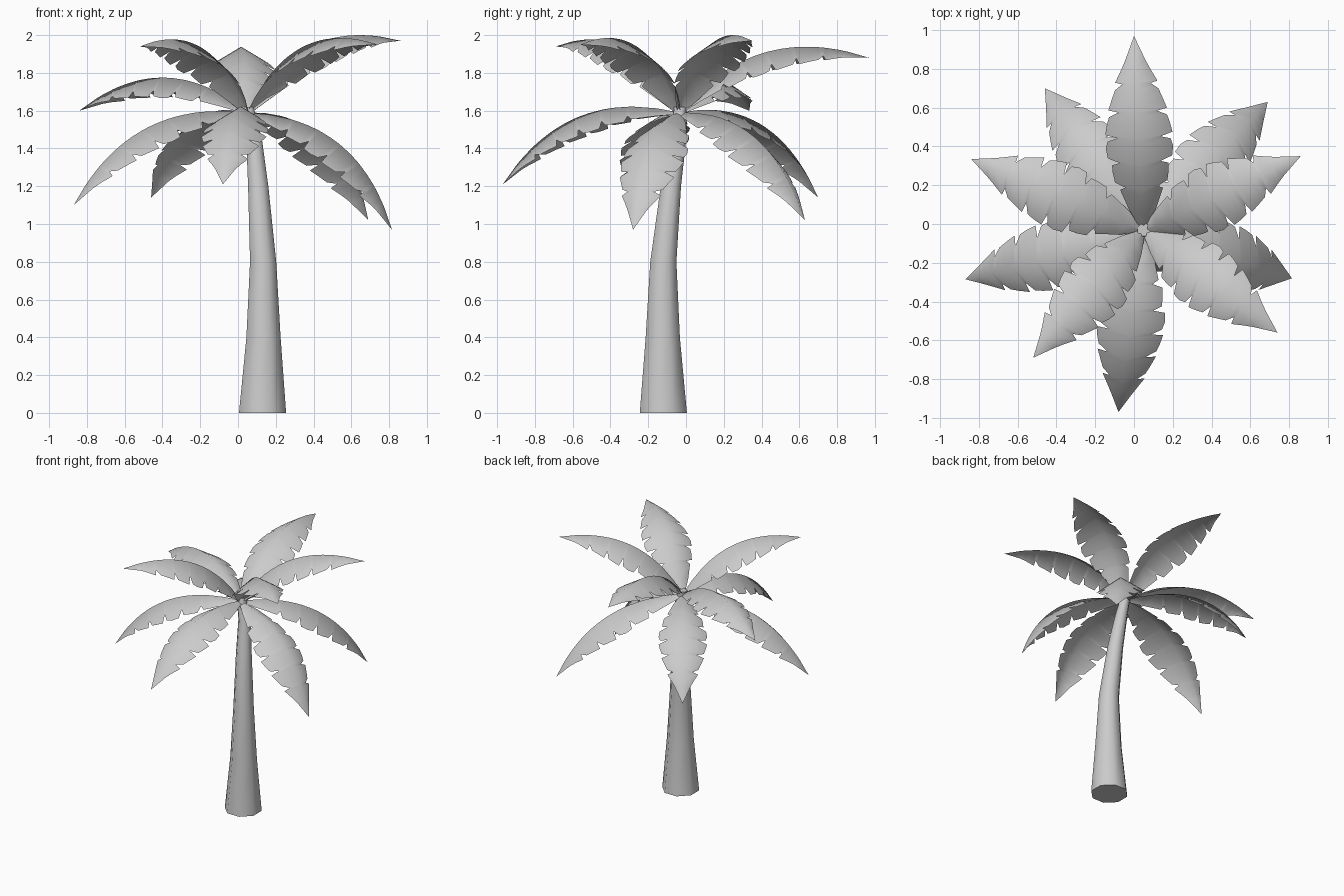
import bpy, bmesh, math
from mathutils import Vector

cube = bpy.data.objects.get("Cube")
if cube:
    bpy.data.objects.remove(cube, do_unlink=True)

grey = bpy.data.materials.new("plain_grey")
grey.diffuse_color = (0.6, 0.6, 0.6, 1)
grey.use_nodes = True
bsdf = grey.node_tree.nodes["Principled BSDF"]
bsdf.inputs["Base Color"].default_value = grey.diffuse_color
bsdf.inputs["Roughness"].default_value = 0.9

CROWN = Vector((0.05, -0.035, 1.59))


def finish(bm, name):
    mesh = bpy.data.meshes.new(name)
    bm.to_mesh(mesh)
    bm.free()
    mesh.materials.append(grey)
    for p in mesh.polygons:
        p.use_smooth = True
    obj = bpy.data.objects.new(name, mesh)
    bpy.context.collection.objects.link(obj)
    return obj


# Trunk: tapering, gently curved eight-sided column
def make_trunk():
    rings = [(0.13, -0.12, 0, 0.135), (0.135, -0.123, 0.4, 0.098),
             (0.133, -0.12, 0.8, 0.075), (0.107, -0.08, 1.2, 0.058),
             (0.085, -0.04, 1.45, 0.045), (0.05, -0.03, 1.62, 0.035)]
    sides = 8
    bm = bmesh.new()
    loops = []
    for x, y, z, r in rings:
        angles = [(i + 0.5) * math.tau / sides for i in range(sides)]
        loops.append([bm.verts.new((x + r * math.cos(a), y + r * math.sin(a), z))
                      for a in angles])
    for low, high in zip(loops, loops[1:]):
        for i in range(sides):
            j = (i + 1) % sides
            bm.faces.new((low[i], low[j], high[j], high[i]))
    bm.faces.new(loops[0][::-1])
    bm.faces.new(loops[-1])
    trunk = finish(bm, "trunk")
    bpy.ops.object.select_all(action='DESELECT')
    trunk.select_set(True)
    bpy.context.view_layer.objects.active = trunk
    bpy.ops.object.shade_smooth_by_angle(angle=math.radians(50))


# Leaf outline: half width along the length
ENVELOPE = [(0, 0.015), (0.1, 0.07), (0.25, 0.13), (0.45, 0.17),
            (0.62, 0.155), (0.8, 0.105), (1, 0)]


def half_width(t):
    for (a, wa), (b, wb) in zip(ENVELOPE, ENVELOPE[1:]):
        if t <= b:
            return wa + (wb - wa) * (t - a) / (b - a)
    return 0


# Edge stations, with a narrow torn notch between leaf segments
def edge_stations(shift):
    stations = [(0, 1), (0.1, 1)]
    for k in range(5):
        t = 0.22 + 0.14 * k + shift
        stations += [(t - 0.025, 0.98), (t, 0.68), (t + 0.012, 1.06), (t + 0.07, 1.03)]
    return stations + [(0.9, 1)]


# Frond: arched, ridged single-sheet leaf from the crown to its tip
def make_frond(name, tip):
    tip = Vector(tip)
    chord = tip - CROWN
    side = Vector((-chord.y, chord.x, 0)).normalized()
    up = chord.cross(side).normalized()
    control = CROWN + chord / 2 + up * 0.36

    def spine(t):
        return CROWN * (1 - t) ** 2 + control * 2 * t * (1 - t) + tip * t * t

    def normal(t):
        tangent = (control - CROWN) * (1 - t) + (tip - control) * t
        return tangent.cross(side).normalized()

    bm = bmesh.new()
    end = bm.verts.new(tip)
    ridge_cache = {}

    def ridge(t):
        key = round(t, 4)
        if key not in ridge_cache:
            ridge_cache[key] = bm.verts.new(spine(t))
        return ridge_cache[key]

    shift = 0.012
    ts = edge_stations(shift)
    for sign in (1, -1):
        edge = []
        for t, scale in ts:
            w = half_width(t) * scale
            edge.append(bm.verts.new(spine(t) + side * sign * w - normal(t) * w * 0.6))
        mid = [ridge(t) for t, s in ts]
        for i in range(len(ts) - 1):
            face = [mid[i], mid[i + 1], edge[i + 1], edge[i]]
            bm.faces.new(face if sign < 0 else face[::-1])
        face = [mid[-1], end, edge[-1]]
        bm.faces.new(face if sign < 0 else face[::-1])
    bm.normal_update()
    # Keep the upper side of each sheet facing outward
    if sum((f.normal.dot(up) for f in bm.faces)) < 0:
        bmesh.ops.reverse_faces(bm, faces=bm.faces[:])
    finish(bm, name)


make_trunk()
TIPS = {
    "back_frond": (0, 0.97, 1.88),
    "back_left_low_frond": (0.69, 0.63, 1.02),
    "back_left_high_frond": (0.86, 0.35, 1.97),
    "left_low_frond": (0.815, -0.28, 0.97),
    "front_left_high_frond": (0.74, -0.56, 1.95),
    "front_frond": (-0.08, -0.97, 1.21),
    "front_right_high_frond": (-0.52, -0.69, 1.94),
    "right_low_frond": (-0.87, -0.285, 1.1),
    "right_high_frond": (-0.84, 0.335, 1.6),
    "back_right_low_frond": (-0.46, 0.7, 1.14),
}
for frond_name, frond_tip in TIPS.items():
    make_frond(frond_name, frond_tip)
